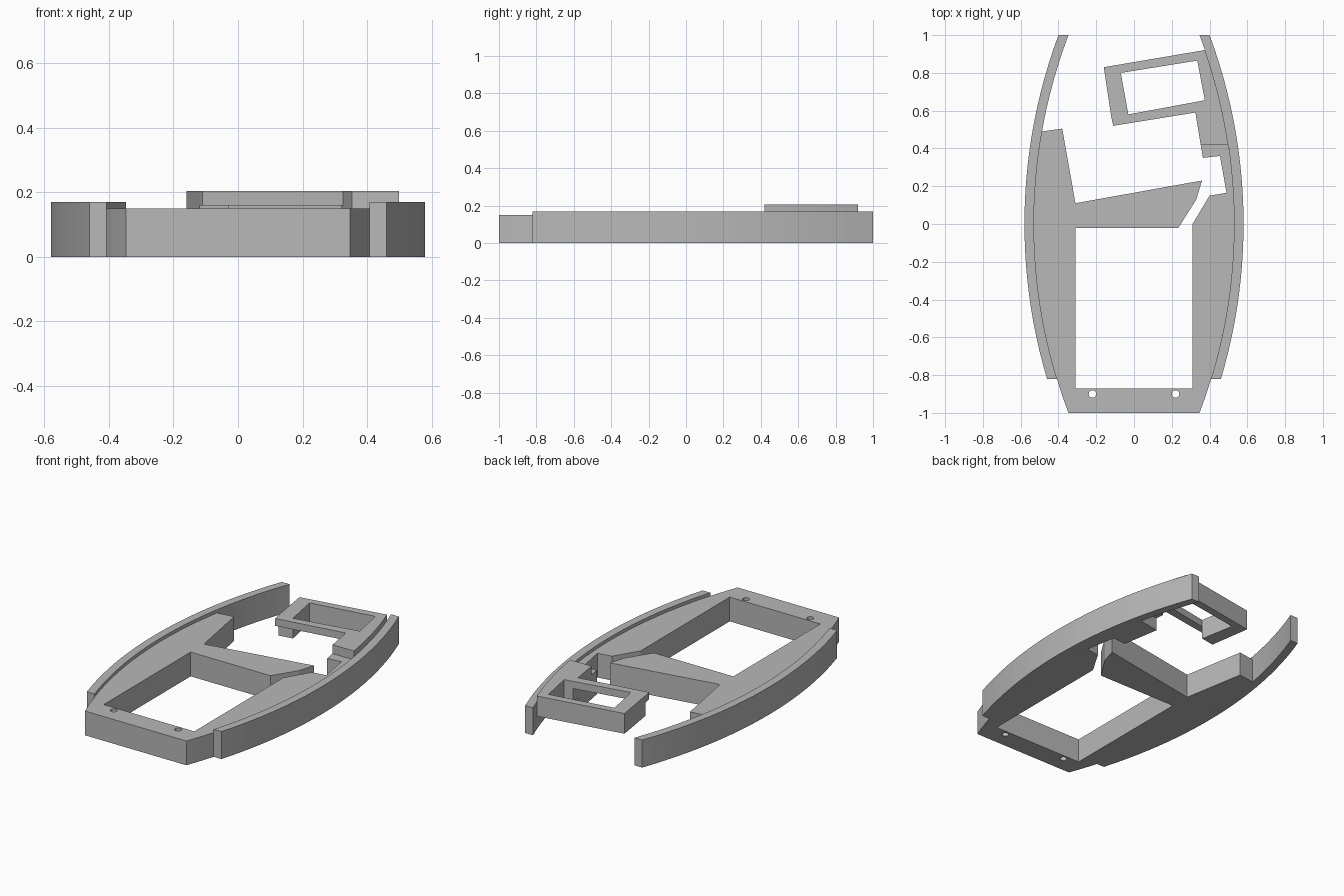
import bpy
import math

cube = bpy.data.objects.get("Cube")
if cube:
    bpy.data.objects.remove(cube, do_unlink=True)

grey = bpy.data.materials.new("light_grey")
grey.use_nodes = True
colour = (0.48, 0.48, 0.48, 1)
grey.diffuse_color = colour
grey.node_tree.nodes["Principled BSDF"].inputs["Base Color"].default_value = colour

CENTRE = 2.29   # distance of each side arc's centre from the middle line
OUTER = 2.87
INNER = 2.82


def arc(radius, y0, y1, side=1, steps=24):
    """Points along one bowed side, from y0 to y1."""
    ys = [y0 + (y1 - y0) * i / steps for i in range(steps + 1)]
    return [(side * (math.sqrt(radius ** 2 - y * y) - CENTRE), y) for y in ys]


def circle(cx, cy, r, steps=20):
    return [(cx + r * math.cos(math.tau * i / steps),
             cy + r * math.sin(math.tau * i / steps)) for i in range(steps)]


def slab(name, bottom, top, outline, holes=()):
    """Extrude an outline with optional holes between two heights."""
    curve = bpy.data.curves.new(name + "_profile", "CURVE")
    curve.dimensions = "2D"
    curve.fill_mode = "BOTH"
    curve.extrude = (top - bottom) / 2
    for loop in (outline, *holes):
        spline = curve.splines.new("POLY")
        spline.points.add(len(loop) - 1)
        for point, (x, y) in zip(spline.points, loop):
            point.co = (x, y, 0, 1)
        spline.use_cyclic_u = True
    temp = bpy.data.objects.new(name + "_temp", curve)
    bpy.context.collection.objects.link(temp)
    bpy.context.view_layer.update()
    graph = bpy.context.evaluated_depsgraph_get()
    mesh = bpy.data.meshes.new_from_object(temp.evaluated_get(graph))
    bpy.data.objects.remove(temp, do_unlink=True)
    for vert in mesh.vertices:
        vert.co.z += (top + bottom) / 2
    mesh.materials.clear()
    mesh.materials.append(grey)
    for face in mesh.polygons:
        face.use_smooth = False
    obj = bpy.data.objects.new(name, mesh)
    bpy.context.collection.objects.link(obj)
    return obj


# Bowed side rails
for side, label in ((1, "left"), (-1, "right")):
    slab(label + "_rail", 0, 0.17,
         arc(OUTER, -0.82, 1, side) + arc(INNER, 1, -0.82, side))

# Main body with the large bay, the slanted arm and two screw holes
body = arc(INNER, -1, 0.49, -1)
body += [(-0.38, 0.505), (-0.31, 0.11), (0.36, 0.23), (0.33, 0.13),
         (0.235, -0.02), (-0.31, -0.02), (-0.31, -0.87), (0.31, -0.87),
         (0.31, 0), (0.40, 0.15), (0.49, 0.165), (0.455, 0.36),
         (0.365, 0.35), (0.353, 0.42)]
body += arc(INNER, 0.42, -1)
slab("body", 0, 0.15, body, [circle(x, -0.9, 0.02) for x in (-0.22, 0.22)])

# Raised support joining the frame to the rail
slab("frame_support", 0, 0.205,
     [(0.353, 0.42)] + arc(INNER, 0.42, 0.615, steps=8) + [(0.325, 0.59)])

# Tilted frame: deep left, back and right walls
slab("frame_walls", 0.08, 0.205,
     [(-0.12, 0.565), (-0.16, 0.83), (0.37, 0.92)]
     + arc(INNER, 0.92, 0.615, steps=12)
     + [(0.325, 0.59), (0.32, 0.645), (0.375, 0.655), (0.335, 0.865),
        (-0.07, 0.80), (-0.03, 0.58)])

# Thin bar along the front of the frame
slab("frame_front_bar", 0.16, 0.205,
     [(-0.11, 0.52), (0.325, 0.59), (0.32, 0.645), (-0.03, 0.58),
      (-0.12, 0.565)])
